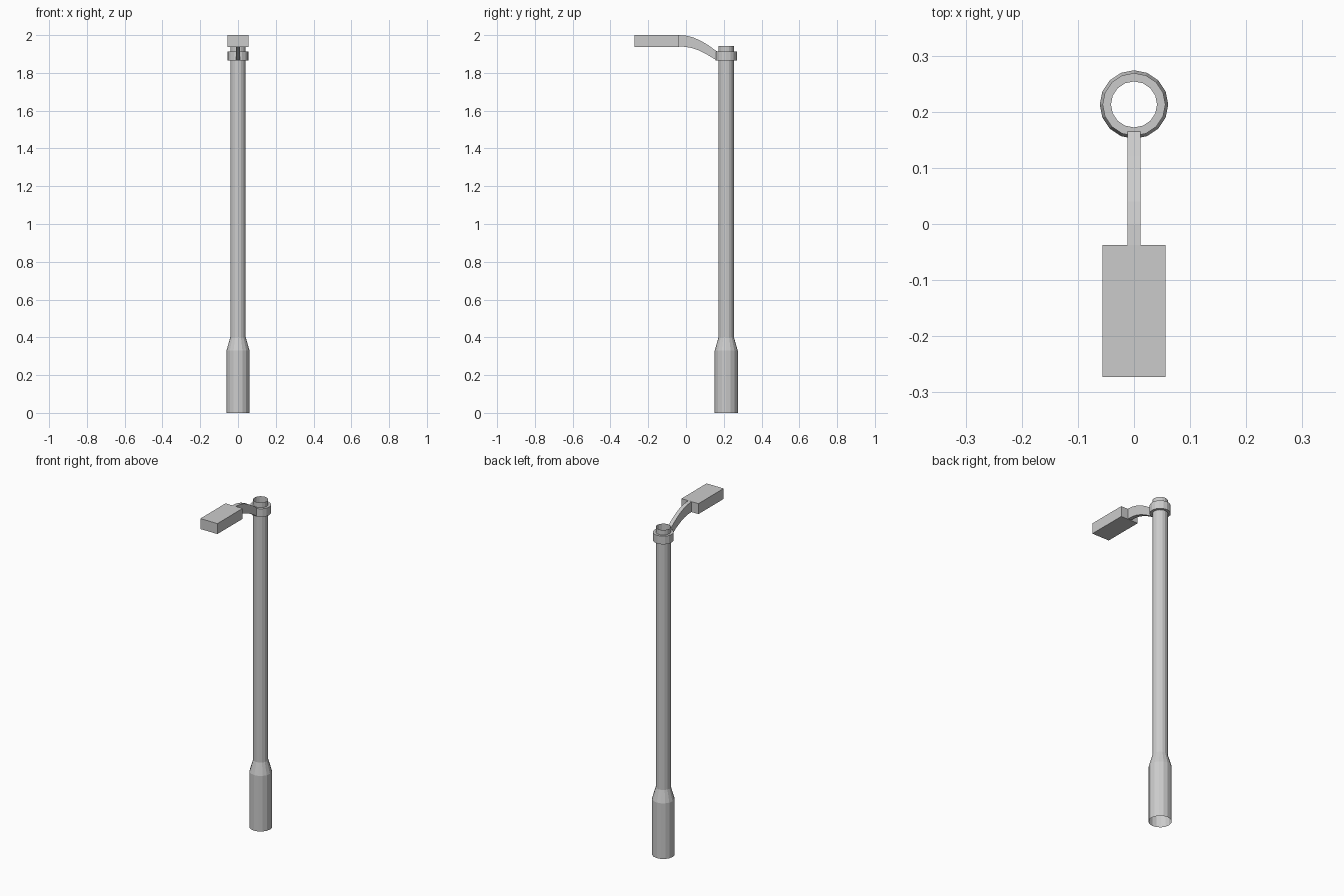
import bpy, bmesh, math

if "Cube" in bpy.data.objects:
    bpy.data.objects.remove(bpy.data.objects["Cube"])

POLE_Y = 0.213
SIDES = 16


def make_object(name, bm):
    bmesh.ops.recalc_face_normals(bm, faces=bm.faces)
    mesh = bpy.data.meshes.new(name)
    bm.to_mesh(mesh)
    bm.free()
    obj = bpy.data.objects.new(name, mesh)
    bpy.context.collection.objects.link(obj)
    return obj


def lathe(name, profile, closed=False):
    """Revolve (radius, z) points around the pole axis."""
    bm = bmesh.new()
    rings = []
    for r, z in profile:
        angles = [2 * math.pi * i / SIDES for i in range(SIDES)]
        rings.append([bm.verts.new((r * math.sin(a), POLE_Y + r * math.cos(a), z)) for a in angles])
    pairs = list(zip(rings, rings[1:]))
    if closed:
        pairs.append((rings[-1], rings[0]))
    for low, high in pairs:
        for i in range(SIDES):
            j = (i + 1) % SIDES
            bm.faces.new((low[i], low[j], high[j], high[i]))
    return make_object(name, bm)


def sweep(name, sections, half_width):
    """Solid strip from (y, z) top and bottom point pairs."""
    bm = bmesh.new()
    loops = []
    for (ty, tz), (by, bz) in sections:
        corners = [(-1, ty, tz), (1, ty, tz), (1, by, bz), (-1, by, bz)]
        loops.append([bm.verts.new((s * half_width, y, z)) for s, y, z in corners])
    for a, b in zip(loops, loops[1:]):
        for i in range(4):
            j = (i + 1) % 4
            bm.faces.new((a[i], a[j], b[j], b[i]))
    bm.faces.new(loops[0])
    bm.faces.new(loops[-1])
    return make_object(name, bm)


# Hollow pole, open at both ends, with a wider base
lathe("pole", [(0.061, 0), (0.061, 0.33), (0.041, 0.40), (0.041, 1.943)])

# Collar ring clamped near the top of the pole
lathe("collar", [(0.041, 1.865), (0.056, 1.865), (0.056, 1.913), (0.041, 1.913)], closed=True)

# Curved arm from the collar to the lamp head
sweep("arm", [
    ((-0.04, 2.0), (-0.04, 1.94)),
    ((0.0, 1.997), (-0.005, 1.938)),
    ((0.04, 1.987), (0.03, 1.932)),
    ((0.08, 1.969), (0.065, 1.92)),
    ((0.12, 1.945), (0.105, 1.901)),
    ((0.165, 1.913), (0.165, 1.865)),
], 0.0115)

# Boxy lamp head
sweep("lamp_head", [
    ((-0.273, 2.0), (-0.273, 1.938)),
    ((-0.037, 2.0), (-0.037, 1.938)),
], 0.056)
